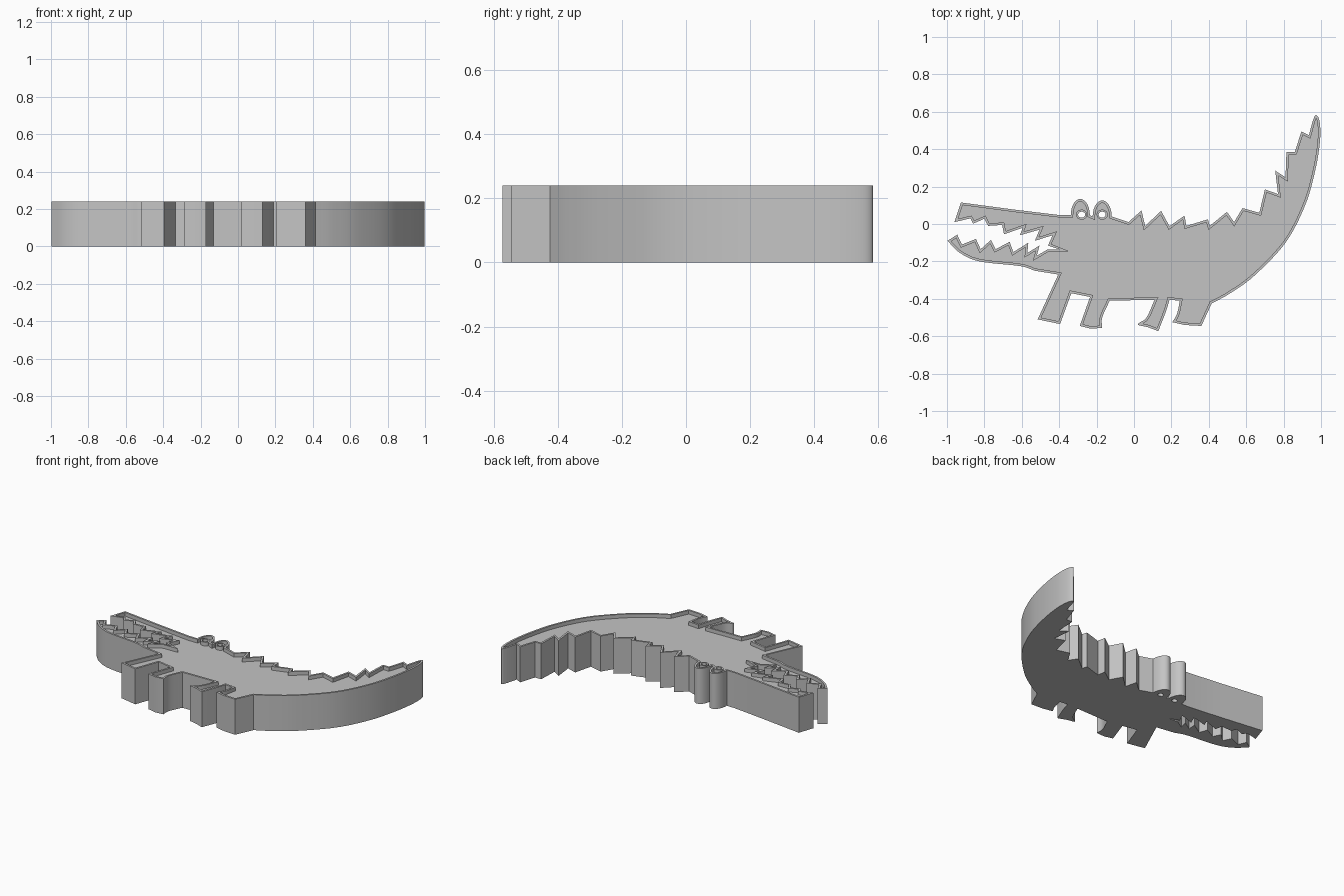
import bpy
import bmesh
import math
from mathutils import Vector

HEIGHT = 0.24      # full thickness
FLOOR = 0.215      # level of the recessed top
RIM = 0.013        # width of the raised border

default_cube = bpy.data.objects.get("Cube")
if default_cube:
    bpy.data.objects.remove(default_cube, do_unlink=True)


def smooth_path(points, steps=6):
    """Rounded path passing through the given points."""
    pts = [Vector(p) for p in points]
    ext = [2 * pts[0] - pts[1]] + pts + [2 * pts[-1] - pts[-2]]
    path = []
    for a, b, c, d in zip(ext, ext[1:], ext[2:], ext[3:]):
        for i in range(steps):
            t = i / steps
            path.append(0.5 * (2 * b + (c - a) * t
                               + (2 * a - 5 * b + 4 * c - d) * t * t
                               + (3 * b - a - 3 * c + d) * t ** 3))
    return path + [pts[-1]]


def arch(centre_x, base_y, radius, rise, count=14):
    """Half ellipse running from left to right."""
    angles = [math.pi * (1 - i / count) for i in range(count + 1)]
    return [(centre_x + radius * math.cos(a), base_y + rise * math.sin(a))
            for a in angles]


def ellipse(centre, rx, ry, count=24):
    angles = [math.tau * i / count for i in range(count)]
    return [Vector((centre[0] + rx * math.cos(a), centre[1] + ry * math.sin(a)))
            for a in angles]


def inset(points, width):
    """Move a clockwise outline inwards, limiting the mitre at sharp corners."""
    result = []
    for i, p in enumerate(points):
        before = (p - points[i - 1]).normalized()
        after = (points[(i + 1) % len(points)] - p).normalized()
        n1 = Vector((before.y, -before.x))
        n2 = Vector((after.y, -after.x))
        bisector = (n1 + n2).normalized()
        result.append(p + bisector * width / max(bisector.dot(n1), 0.27))
    return result


# Upper jaw and the two eye bumps
upper_jaw = [(-.96, .01), (-.925, .115), (-.64, .077), (-.40, .048)]
eye_bumps = arch(-.287, .047, .051, .087) + arch(-.17, .04, .051, .086)

# Spines along the back, valley and peak in turn
back_spines = [(-.03, .01), (.04, .072), (.06, -.01), (.145, .07),
               (.19, -.012), (.27, .045), (.28, -.01), (.395, .025),
               (.405, -.01), (.497, .065), (.535, .01), (.58, .085)]
tail_spines = [(.67, .06), (.70, .185), (.77, .16), (.755, .285),
               (.81, .25), (.815, .385), (.86, .385), (.895, .495), (.935, .475)]

# Rounded tail tip and outer sweep
tail_sweep = smooth_path([(.955, .55), (.972, .583), (.992, .55), (.995, .45),
                          (.97, .29), (.915, .10), (.81, -.10), (.645, -.275),
                          (.515, -.37), (.415, -.425)])

# Four legs with slightly curved sides
hind_leg = ([(.36, -.545), (.27, -.54)]
            + smooth_path([(.205, -.525), (.23, -.48), (.245, -.41)], 4))
second_hind_leg = (smooth_path([(.19, -.405), (.17, -.47), (.13, -.573)], 4)
                   + [(.075, -.552), (.02, -.54)]
                   + smooth_path([(.025, -.53), (.067, -.50), (.11, -.405)], 4))
front_leg = (smooth_path([(-.13, -.41), (-.17, -.50), (-.17, -.555)], 4)
             + [(-.23, -.56), (-.29, -.545), (-.235, -.39)])
second_front_leg = [(-.335, -.37), (-.395, -.535), (-.515, -.51), (-.405, -.27)]

# Lower jaw and both rows of teeth
lower_jaw = smooth_path([(-.53, -.25), (-.61, -.225), (-.825, -.20),
                         (-.93, -.155), (-.997, -.09)])
lower_teeth = [(-.945, -.057), (-.92, -.11), (-.845, -.08), (-.82, -.135),
               (-.765, -.085), (-.74, -.135), (-.665, -.095), (-.645, -.15),
               (-.565, -.10), (-.57, -.155), (-.505, -.115), (-.52, -.17),
               (-.46, -.135)]
upper_teeth = [(-.395, -.137), (-.46, -.115), (-.435, -.06), (-.53, -.09),
               (-.505, -.03), (-.61, -.06), (-.595, -.02), (-.695, -.055),
               (-.705, -.005), (-.78, -.01), (-.80, .028), (-.86, .002),
               (-.875, .03)]

outline = [Vector(p) for p in (
    upper_jaw + eye_bumps + back_spines + tail_spines + tail_sweep + hind_leg
    + second_hind_leg + front_leg + second_front_leg + lower_jaw
    + lower_teeth + upper_teeth)]

# Walls, rim and recess, built as loops joined by quads
bm = bmesh.new()


def add_loop(points, z):
    return [bm.verts.new((p.x, p.y, z)) for p in points]


def join_loops(*loops):
    for low, high in zip(loops, loops[1:]):
        for i in range(len(low)):
            bm.faces.new((low[i - 1], low[i], high[i], high[i - 1]))


def loop_edges(loop):
    return [bm.edges.get((loop[i - 1], loop[i])) for i in range(len(loop))]


inner = inset(outline, RIM)
body_loops = [add_loop(outline, 0), add_loop(outline, HEIGHT),
              add_loop(inner, HEIGHT), add_loop(inner, FLOOR)]
join_loops(*body_loops)
bottom_edges = loop_edges(body_loops[0])
floor_edges = loop_edges(body_loops[-1])

# Raised rings around the through holes of the eyes
for centre in ((-.28, .05), (-.17, .05)):
    hole, ring = ellipse(centre, .019, .016), ellipse(centre, .03, .027)
    eye_loops = [add_loop(hole, 0), add_loop(hole, HEIGHT),
                 add_loop(ring, HEIGHT), add_loop(ring, FLOOR)]
    join_loops(*eye_loops)
    bottom_edges += loop_edges(eye_loops[0])
    floor_edges += loop_edges(eye_loops[-1])

# Flat underside and recessed floor
for edges, direction in ((bottom_edges, -1), (floor_edges, 1)):
    bmesh.ops.triangle_fill(bm, edges=edges, use_beauty=True,
                            normal=(0, 0, direction))
bmesh.ops.recalc_face_normals(bm, faces=bm.faces)

mesh = bpy.data.meshes.new("crocodile_cutout")
bm.to_mesh(mesh)
bm.free()
body = bpy.data.objects.new("crocodile_cutout", mesh)
bpy.context.collection.objects.link(body)

# Single plain grey
grey = bpy.data.materials.new("plain grey")
grey.use_nodes = True
colour = (0.55, 0.55, 0.55, 1)
grey.diffuse_color = colour
grey.node_tree.nodes["Principled BSDF"].inputs["Base Color"].default_value = colour
mesh.materials.append(grey)

bpy.context.view_layer.objects.active = body
body.select_set(True)
bpy.ops.object.shade_smooth_by_angle(angle=math.radians(30))
